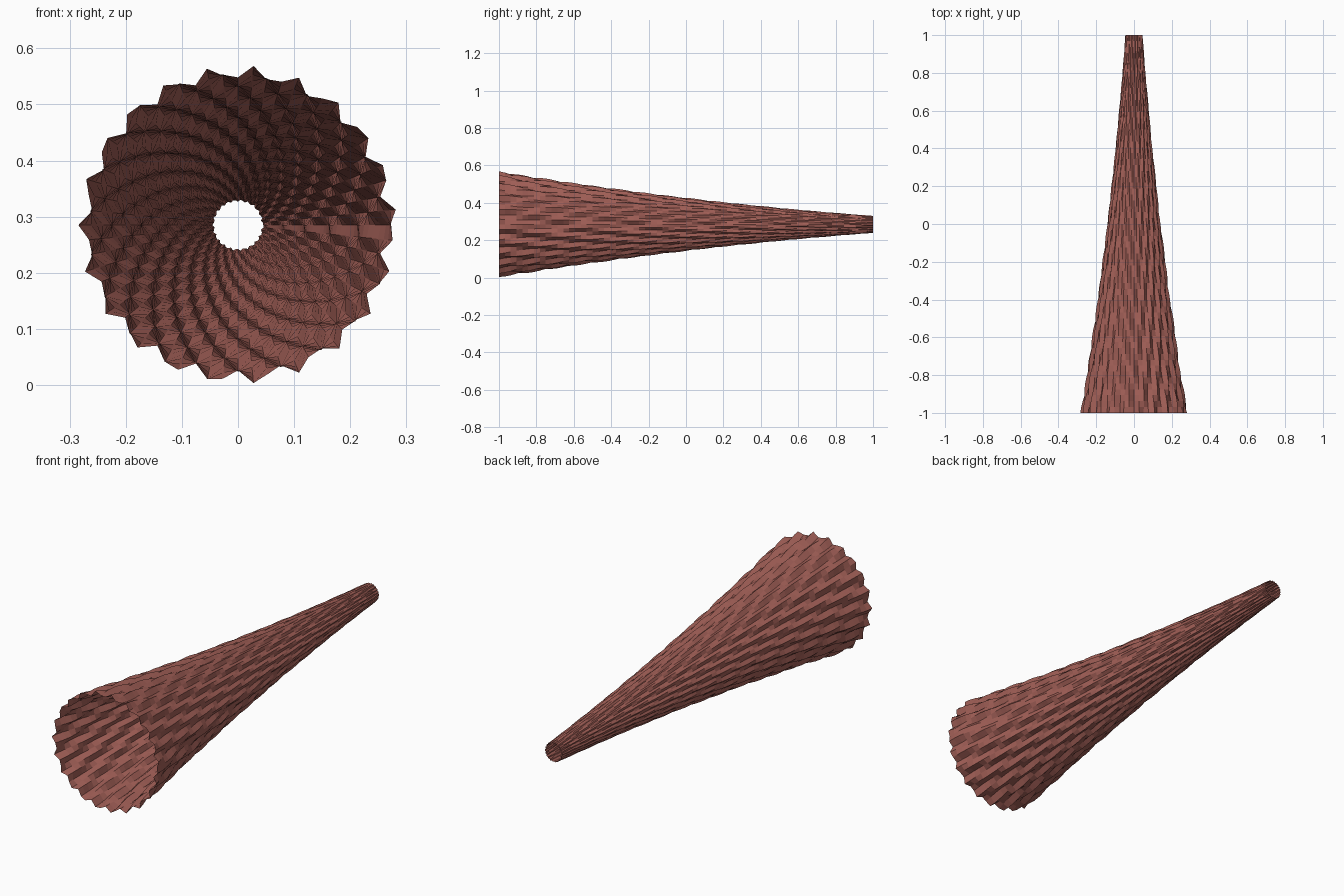
import bpy, bmesh, math

cube = bpy.data.objects.get("Cube")
if cube:
    bpy.data.objects.remove(cube, do_unlink=True)

SEGMENTS, RINGS = 64, 64
CENTRE_Z = 0.285
FLUTE_STEP = 2.2      # flute phase per segment, radians
TWIST_STEP = 0.5      # flute phase per ring, radians
DEPTH = 0.05          # flute depth relative to the radius


def horn_radius(t):
    """Flared outline, from the mouth (t = 0) to the narrow end (t = 1)."""
    s = 1 - t
    return (0.046 + 0.149 * s + 0.09 * s * s) / (1 + DEPTH)


# Clay red material
clay = bpy.data.materials.new("clay_red")
clay.use_nodes = True
colour = (0.36, 0.115, 0.095, 1)
clay.diffuse_color = colour
clay.node_tree.nodes["Principled BSDF"].inputs["Base Color"].default_value = colour

# Open horn wall: rings of points rippled by spiralling flutes
bm = bmesh.new()
rings = []
for j in range(RINGS + 1):
    t = j / RINGS
    ring = []
    for i in range(SEGMENTS):
        angle = math.tau * i / SEGMENTS
        ripple = math.sin(FLUTE_STEP * i + TWIST_STEP * j)
        r = horn_radius(t) * (1 + DEPTH * ripple)
        ring.append(bm.verts.new((r * math.cos(angle), 2 * t - 1,
                                  CENTRE_Z + r * math.sin(angle))))
    rings.append(ring)
for a, b in zip(rings, rings[1:]):
    for i in range(SEGMENTS):
        k = (i + 1) % SEGMENTS
        bm.faces.new((a[i], b[i], b[k], a[k]))
bmesh.ops.recalc_face_normals(bm, faces=bm.faces)

mesh = bpy.data.meshes.new("fluted_horn")
bm.to_mesh(mesh)
bm.free()
mesh.materials.append(clay)
horn = bpy.data.objects.new("fluted_horn", mesh)
bpy.context.collection.objects.link(horn)
